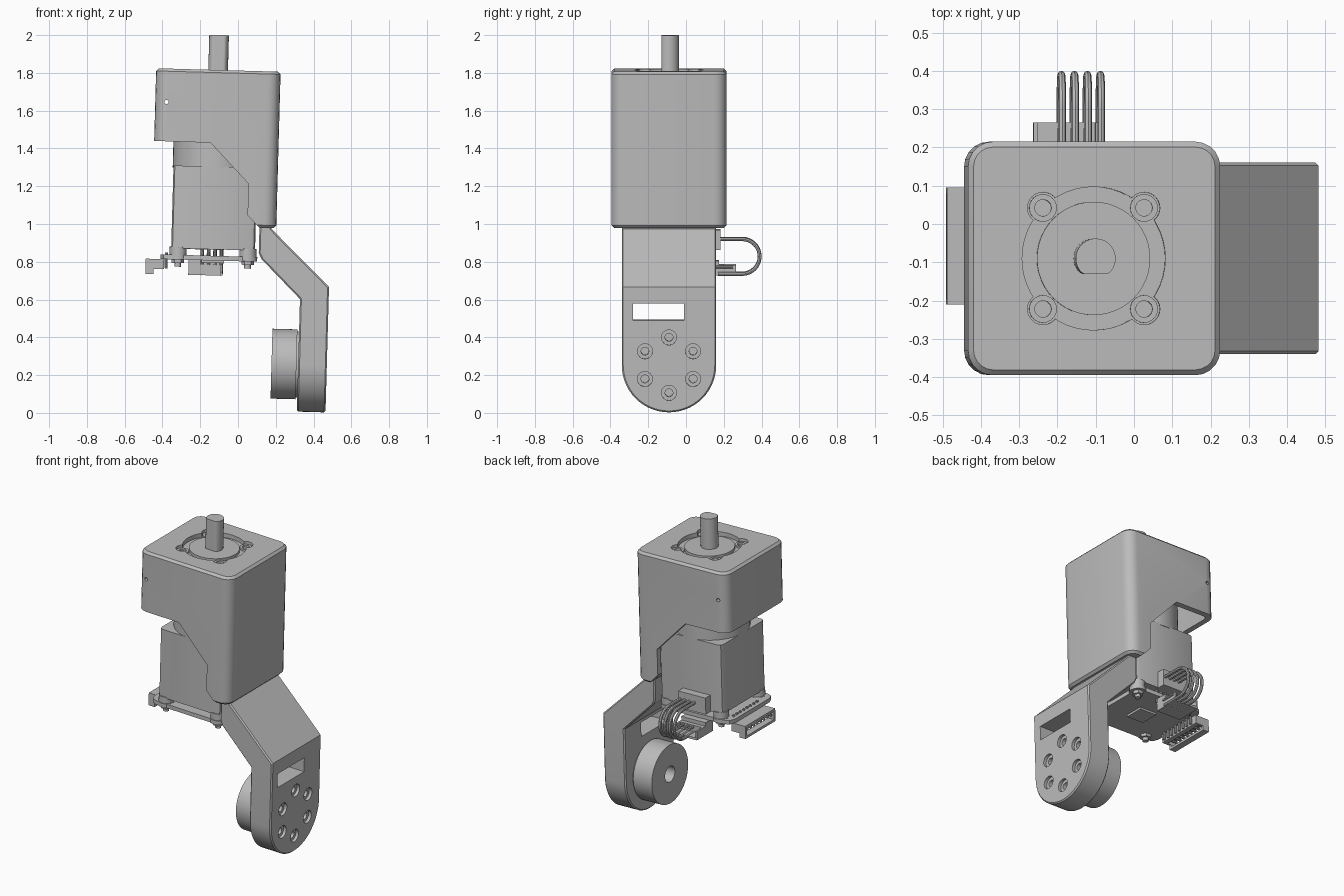
import bpy, bmesh, math
from mathutils import Matrix

if "Cube" in bpy.data.objects:
    bpy.data.objects.remove(bpy.data.objects["Cube"], do_unlink=True)

grey = bpy.data.materials.new("plain_grey")
grey.use_nodes = True
GREY = (0.5, 0.5, 0.5, 1)
grey.diffuse_color = GREY
grey.node_tree.nodes["Principled BSDF"].inputs["Base Color"].default_value = GREY

CX, CY = -0.128, -0.09       # motor axis
parts = []


def circle(a, b, r, n=32):
    return [(a + r * math.cos(2 * math.pi * i / n), b + r * math.sin(2 * math.pi * i / n)) for i in range(n)]


def rect(a0, a1, b0, b1, r=0.0, seg=5):
    """Rectangle outline with optional rounded corners."""
    if r == 0:
        return [(a0, b0), (a1, b0), (a1, b1), (a0, b1)]
    pts = []
    for k, (a, b) in enumerate([(a1 - r, b1 - r), (a0 + r, b1 - r), (a0 + r, b0 + r), (a1 - r, b0 + r)]):
        for i in range(seg + 1):
            t = math.pi / 2 * (k + i / seg)
            pts.append((a + r * math.cos(t), b + r * math.sin(t)))
    return pts


def prism(name, outline, axis, lo, hi, keep=True):
    """Extrude a flat outline along one axis."""
    place = {"x": lambda a, b, t: (t, a, b), "y": lambda a, b, t: (a, t, b), "z": lambda a, b, t: (a, b, t)}[axis]
    bm = bmesh.new()
    low = [bm.verts.new(place(a, b, lo)) for a, b in outline]
    top = [bm.verts.new(place(a, b, hi)) for a, b in outline]
    bm.faces.new(low)
    bm.faces.new(top)
    n = len(low)
    for i in range(n):
        bm.faces.new((low[i], low[(i + 1) % n], top[(i + 1) % n], top[i]))
    bmesh.ops.recalc_face_normals(bm, faces=bm.faces)
    me = bpy.data.meshes.new(name)
    bm.to_mesh(me)
    bm.free()
    me.materials.append(grey)
    ob = bpy.data.objects.new(name, me)
    bpy.context.collection.objects.link(ob)
    if keep:
        parts.append(ob)
    return ob


def activate(ob):
    bpy.ops.object.select_all(action="DESELECT")
    ob.select_set(True)
    bpy.context.view_layer.objects.active = ob


def boolean(ob, outline, axis, lo, hi, op="DIFFERENCE"):
    cutter = prism("cutter", outline, axis, lo, hi, keep=False)
    m = ob.modifiers.new("cut", "BOOLEAN")
    m.object, m.operation, m.solver = cutter, op, "EXACT"
    activate(ob)
    bpy.ops.object.modifier_apply(modifier="cut")
    bpy.data.objects.remove(cutter, do_unlink=True)


def bevel(ob, width, angle):
    m = ob.modifiers.new("bevel", "BEVEL")
    m.width, m.segments, m.limit_method, m.angle_limit = width, 1, "ANGLE", math.radians(angle)
    activate(ob)
    bpy.ops.object.modifier_apply(modifier="bevel")


def corners(d):
    return [(CX + sx * d, CY + sy * d) for sx in (-1, 1) for sy in (-1, 1)]


# Housing: rounded shell with a stepped cut-out across its lower side
housing = prism("housing", rect(-0.456, 0.203, -0.395, 0.215, 0.065), "z", 0.983, 1.812)
bevel(housing, 0.014, 60)
boolean(housing, rect(-0.42, 0.105, CY - 0.268, CY + 0.268, 0.03), "z", 0.9, 1.7)
boolean(housing, [(-0.6, 0.9), (0.114, 0.9), (0.114, 0.983), (0.049, 1.049), (0.05, 1.214),
                  (-0.157, 1.426), (-0.6, 1.428)], "y", -0.6, 0.6)
boolean(housing, circle(CX, CY, 0.187, 48), "z", 1.785, 1.9)
for a, b in corners(0.132):
    boolean(housing, circle(a, b, 0.041, 24), "z", 1.785, 1.9)
boolean(housing, circle(-0.397, 1.635, 0.011, 12), "y", -0.6, 0.6)

# Gearbox face, screws and flattened output shaft
prism("gearbox_boss", circle(CX, CY, 0.148, 48), "z", 1.6, 1.803)
for a, b in corners(0.132):
    screw = prism("face_screw", circle(a, b, 0.036, 24), "z", 1.75, 1.797)
    boolean(screw, circle(a, b, 0.022, 12), "z", 1.78, 1.85)
shaft = prism("output_shaft", [(x, max(y, CY - 0.04)) for x, y in circle(CX, CY, 0.052, 40)], "z", 1.75, 1.997)

# Motor
prism("gearbox_body", circle(CX, CY, 0.226, 48), "z", 1.29, 1.72)
prism("motor_body", rect(CX - 0.222, CX + 0.222, CY - 0.222, CY + 0.222, 0.025, 2), "z", 0.862, 1.30)
prism("motor_socket", rect(-0.265, -0.07, 0.86, 0.965), "y", 0.12, 0.182)

# Circuit board with standoffs, nuts, chip and pins
board = prism("circuit_board", rect(-0.405, 0.085, CY - 0.225, CY + 0.225, 0.05, 2), "z", 0.803, 0.828)
for a, b in corners(0.185):
    prism("board_ear", circle(a, b, 0.05, 16), "z", 0.804, 0.829)
    prism("standoff", circle(a, b, 0.045, 20), "z", 0.828, 0.87)
    prism("nut", circle(a, b, 0.033, 6), "z", 0.785, 0.805)
    prism("screw_end", circle(a, b, 0.018, 12), "z", 0.765, 0.805)
prism("board_chip", rect(CX - 0.06, CX + 0.06, CY - 0.06, CY + 0.06), "z", 0.79, 0.805)
wire_x = [-0.185 + 0.034 * i for i in range(4)]
for x in wire_x:
    prism("header_pin", circle(x, 0.1, 0.008, 8), "z", 0.78, 0.868)
    prism("socket_pin", circle(x, 0.77, 0.008, 8), "y", 0.16, 0.25)
side_y = [-0.18 + 0.034 * i for i in range(8)]
for y in side_y:
    prism("side_header_pin", circle(-0.375, y, 0.008, 8), "z", 0.755, 0.838)
    prism("side_socket_pin", circle(y, 0.768, 0.008, 8), "x", -0.475, -0.4)

# Open-fronted sockets below the board
side_socket = prism("side_socket", rect(-0.483, -0.385, 0.722, 0.803), "y", -0.21, 0.095)
boolean(side_socket, rect(-0.195, 0.08, 0.737, 0.788), "x", -0.6, -0.415)
boolean(side_socket, rect(-0.44, -0.3, 0.7, 0.75), "y", -0.6, 0.6)
rear_socket = prism("rear_socket", rect(-0.256, -0.083, 0.724, 0.803), "y", 0.1, 0.265)
boolean(rear_socket, rect(-0.245, -0.094, 0.738, 0.792), "y", 0.2, 0.4)
boolean(rear_socket, rect(0.175, 0.5, 0.78, 0.9), "x", -0.6, 0.3)

# Looped wires
loop = [(0.16, 0.917)] + [(0.298 + 0.092 * math.cos(t), 0.825 + 0.092 * math.sin(t))
                          for t in [math.pi / 2 - math.pi * i / 16 for i in range(17)]] + [(0.17, 0.733)]
for x in wire_x:
    cu = bpy.data.curves.new("wire", "CURVE")
    cu.dimensions, cu.bevel_depth, cu.bevel_resolution, cu.use_fill_caps = "3D", 0.01, 2, True
    sp = cu.splines.new("POLY")
    sp.points.add(len(loop) - 1)
    for p, (y, z) in zip(sp.points, loop):
        p.co = (x, y, z, 1)
    cu.materials.append(grey)
    wire = bpy.data.objects.new("wire", cu)
    bpy.context.collection.objects.link(wire)
    activate(wire)
    bpy.ops.object.convert(target="MESH")
    parts.append(bpy.context.view_layer.objects.active)

# Cranked arm with rounded foot
HUB = 0.266
arm = prism("arm", [(0.114, 0.99), (0.178, 0.99), (0.178, 0.979), (0.491, 0.68), (0.491, 0.0), (0.339, 0.0),
                    (0.339, 0.612), (0.129, 0.818), (0.114, 0.85)], "y", -0.5, 0.4)
foot = [(CY + 0.25 * math.cos(t), HUB + 0.25 * math.sin(t)) for t in [math.pi * (1 + i / 28) for i in range(29)]]
boolean(arm, foot + [(CY + 0.25, 1.1), (CY - 0.25, 1.1)], "x", 0.0, 0.7, "INTERSECT")
bevel(arm, 0.012, 50)
boolean(arm, rect(-0.28, -0.01, 0.503, 0.593), "x", 0.2, 0.7)

# Ring of countersunk holes with screws
for k in range(6):
    t = math.pi * (k / 3 + 0.5)
    a, b = CY + 0.147 * math.cos(t), HUB + 0.147 * math.sin(t)
    boolean(arm, circle(a, b, 0.04, 24), "x", 0.472, 0.6)
    boolean(arm, circle(a, b, 0.021, 16), "x", 0.40, 0.6)

# Round hub on the inner side of the arm
hub = prism("hub", circle(CY, HUB, 0.185, 64), "x", 0.198, 0.33)
boolean(hub, circle(CY, HUB, 0.05, 32), "x", 0.1, 0.31)
prism("hub_seat", circle(CY, HUB, 0.175, 48), "x", 0.32, 0.345)

# Shade and lean the whole assembly slightly
lean = Matrix.Translation((0, 0, 1)) @ Matrix.Rotation(0.028, 4, "Y") @ Matrix.Translation((0, 0, -1))
for ob in parts:
    activate(ob)
    bpy.ops.object.shade_smooth_by_angle(angle=math.radians(30))
    ob.data.transform(lean)
